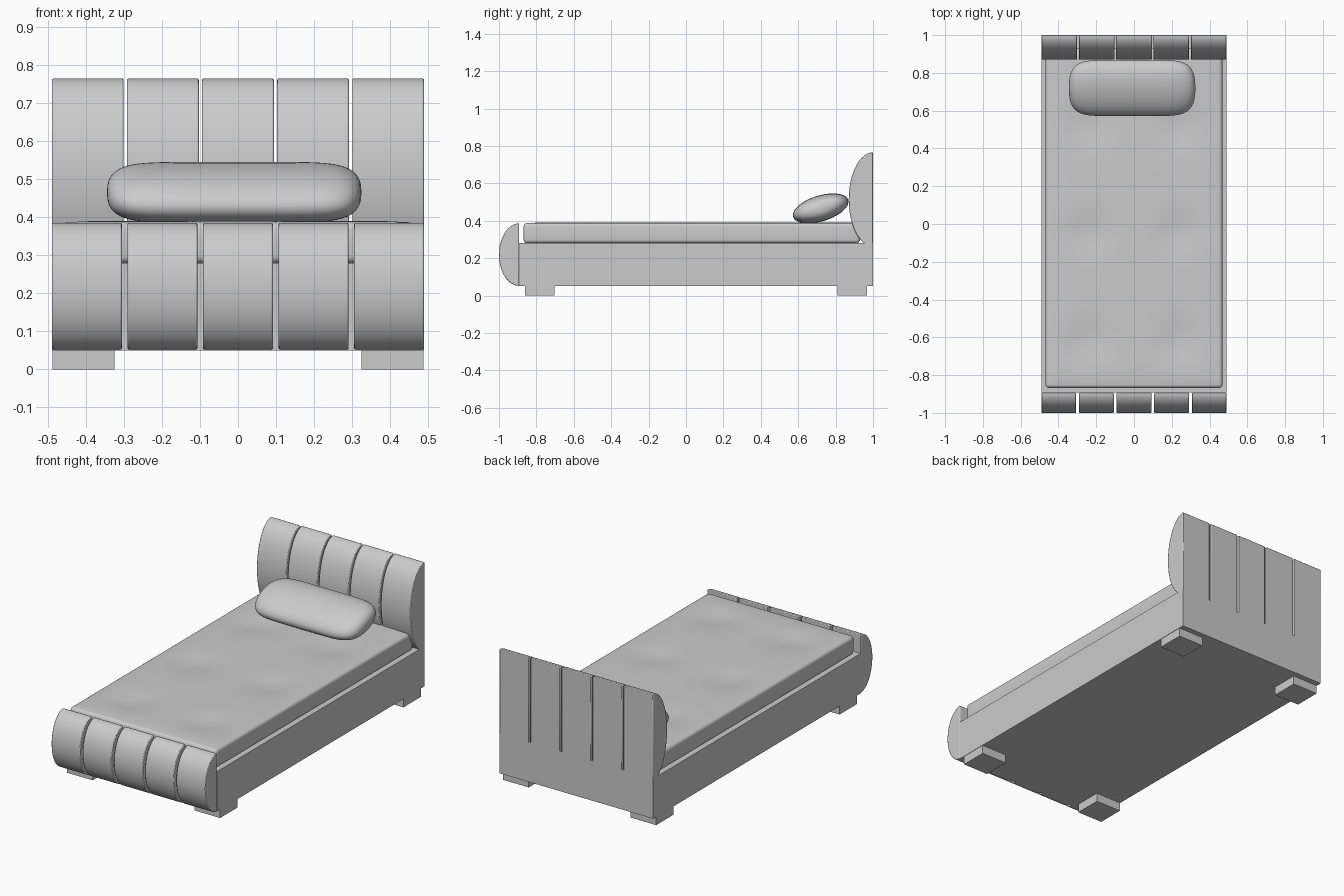
import bpy, bmesh, math
from mathutils import Matrix

if "Cube" in bpy.data.objects:
    bpy.data.objects.remove(bpy.data.objects["Cube"])


def finish(name, bm, smooth=None):
    bmesh.ops.recalc_face_normals(bm, faces=bm.faces)
    me = bpy.data.meshes.new(name)
    bm.to_mesh(me)
    bm.free()
    ob = bpy.data.objects.new(name, me)
    bpy.context.collection.objects.link(ob)
    if smooth:
        bpy.ops.object.select_all(action='DESELECT')
        ob.select_set(True)
        bpy.context.view_layer.objects.active = ob
        bpy.ops.object.shade_smooth_by_angle(angle=math.radians(smooth))
    return ob


def box_bm(lo, hi):
    bm = bmesh.new()
    size = [h - l for l, h in zip(lo, hi)]
    mid = [(h + l) / 2 for l, h in zip(lo, hi)]
    bmesh.ops.create_cube(bm, size=1, matrix=Matrix.Translation(mid) @ Matrix.Diagonal((*size, 1)))
    return bm


def padded_panel(name, y_back, depth, z0, z1, width):
    """Row of five half-ellipse upholstered channels bulging to the front."""
    zc, rz, n = (z0 + z1) / 2, (z1 - z0) / 2, 32
    for i in range(5):
        x0 = -0.49 + i * (0.98 - width) / 4
        bm = bmesh.new()
        prof = [bm.verts.new((x0, y_back - depth * math.sin(math.pi * k / n),
                              zc + rz * math.cos(math.pi * k / n))) for k in range(n + 1)]
        face = bm.faces.new(prof)
        ext = bmesh.ops.extrude_face_region(bm, geom=[face])
        bmesh.ops.translate(bm, vec=(width, 0, 0),
                            verts=[g for g in ext['geom'] if isinstance(g, bmesh.types.BMVert)])
        ob = finish(f"{name}_channel_{i + 1}", bm, 35)
        bev = ob.modifiers.new("soft_edges", 'BEVEL')
        bev.width, bev.segments = 0.004, 2
        bev.limit_method, bev.angle_limit = 'ANGLE', math.radians(50)


# Bed frame and feet
finish("bed_base", box_bm((-0.49, -0.893, 0.05), (0.49, 1.0, 0.28)))
for sx in (-1, 1):
    for y0 in (-0.86, 0.81):
        x0, x1 = sorted((sx * 0.325, sx * 0.488))
        finish("foot", box_bm((x0, y0, 0), (x1, y0 + 0.158, 0.052)))

# Headboard and footboard
padded_panel("headboard", 1.0, 0.13, 0.262, 0.766, 0.189)
padded_panel("footboard", -0.893, 0.107, 0.052, 0.386, 0.184)

# Mattress: rounded box with a finely divided, gently tufted top
bm = box_bm((-0.468, -0.868, 0.28), (0.468, 0.93, 0.387))
bmesh.ops.bevel(bm, geom=bm.edges[:], offset=0.018, segments=4, profile=0.5, affect='EDGES')
for axis, lo, hi, n in ((0, -0.45, 0.45, 24), (1, -0.85, 0.91, 44)):
    for k in range(1, n):
        co, no = [0, 0, 0], [0, 0, 0]
        co[axis], no[axis] = lo + (hi - lo) * k / n, 1
        bmesh.ops.bisect_plane(bm, geom=bm.verts[:] + bm.edges[:] + bm.faces[:],
                               plane_co=co, plane_no=no)
for v in bm.verts:
    x, y, z = v.co
    if z > 0.386:
        edge = max(0, min(1, (0.45 - abs(x)) / 0.08, (y + 0.85) / 0.08))
        dip = sum(math.exp(-((x - tx) ** 2 + (y - ty) ** 2) / 0.012)
                  for tx in (-0.24, 0.24) for ty in (-0.62, -0.05, 0.52))
        v.co.z += edge * (0.004 - 0.013 * dip)
finish("mattress", bm, 40)

# Pillow: elliptical section lofted along x with full, rounded ends, tilted to the headboard
bm = bmesh.new()
nu, nv = 40, 40
rings = []
for i in range(1, nu):
    t = -math.cos(math.pi * i / nu)
    s = (1 - abs(t) ** 7) ** (1 / 2.6)
    rings.append([bm.verts.new((0.335 * t, 0.154 * s * math.cos(2 * math.pi * j / nv),
                                0.069 * s * math.sin(2 * math.pi * j / nv))) for j in range(nv)])
for a, b in zip(rings, rings[1:]):
    for j in range(nv):
        k = (j + 1) % nv
        bm.faces.new((a[j], a[k], b[k], b[j]))
for ring, x in ((rings[0], -0.335), (rings[-1], 0.335)):
    tip = bm.verts.new((x, 0, 0))
    for j in range(nv):
        bm.faces.new((ring[j], ring[(j + 1) % nv], tip))
pillow = finish("pillow", bm, 60)
pillow.location = (-0.01, 0.72, 0.466)
pillow.rotation_euler = (math.radians(17), 0, 0)
